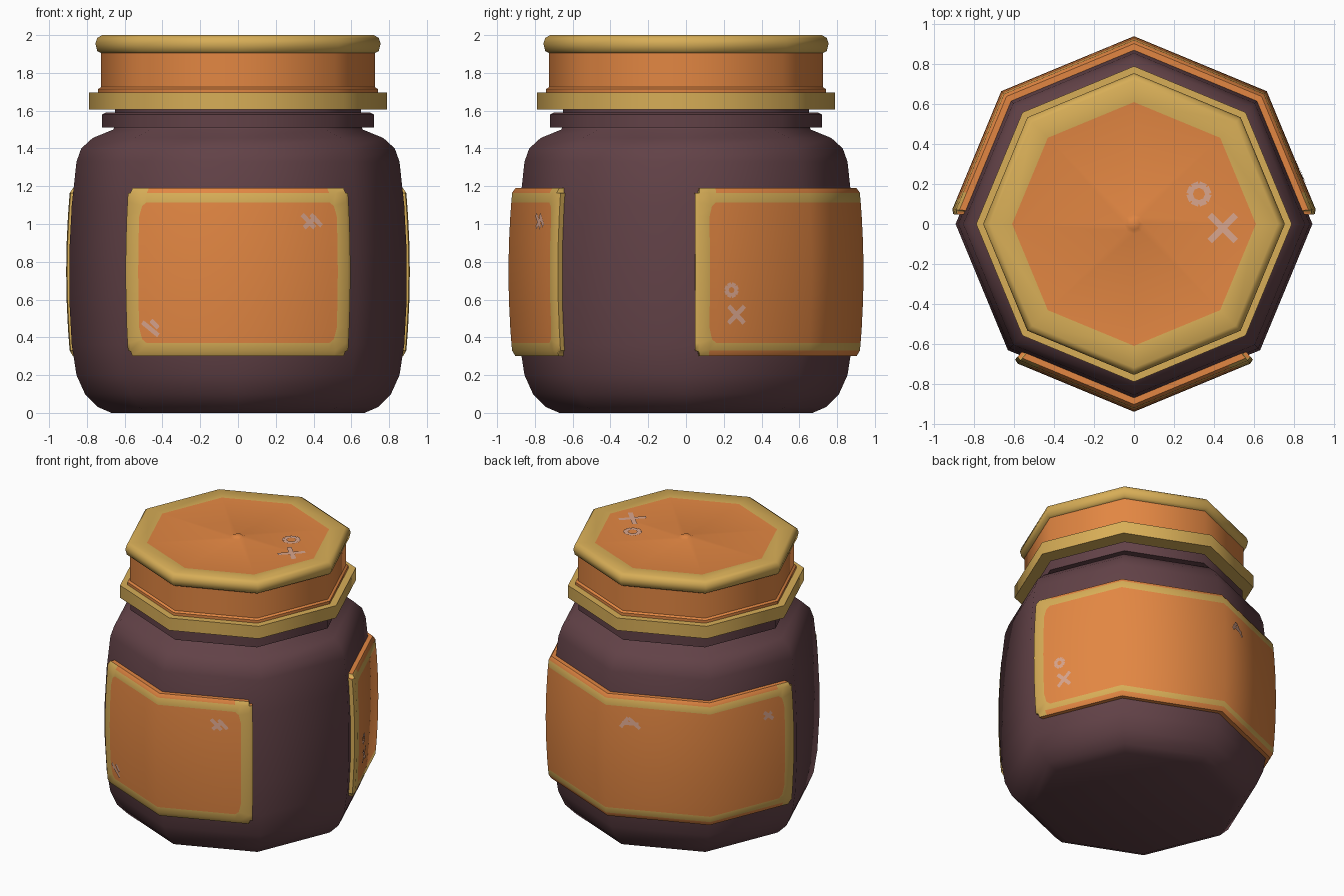
import bpy, math
from mathutils import Vector

if "Cube" in bpy.data.objects:
    bpy.data.objects.remove(bpy.data.objects["Cube"])


def material(name, rgb):
    m = bpy.data.materials.new(name)
    m.diffuse_color = (*rgb, 1)
    m.use_nodes = True
    m.node_tree.nodes["Principled BSDF"].inputs["Base Color"].default_value = m.diffuse_color
    return m


PLUM = material("dark plum", (0.122, 0.054, 0.063))
ORANGE = material("warm orange", (0.76, 0.24, 0.055))
GOLD = material("gold", (0.68, 0.42, 0.095))
PALE = material("pale scuff", (0.70, 0.38, 0.27))


def make(name, verts, faces, mats, idx=None, smooth=50):
    me = bpy.data.meshes.new(name)
    me.from_pydata(verts, [], faces)
    for m in mats:
        me.materials.append(m)
    if idx:
        me.polygons.foreach_set("material_index", idx)
    me.update()
    ob = bpy.data.objects.new(name, me)
    bpy.context.collection.objects.link(ob)
    bpy.ops.object.select_all(action='DESELECT')
    ob.select_set(True)
    bpy.context.view_layer.objects.active = ob
    bpy.ops.object.shade_smooth_by_angle(angle=math.radians(smooth))
    return ob


def lathe(name, profile, mats, n=8):
    """profile: (radius, z, material of the band above), bottom to top."""
    verts, faces, idx = [], [], []
    for r, z, _ in profile:
        for i in range(n):
            a = 2 * math.pi * i / n
            verts.append((r * math.cos(a), r * math.sin(a), z))
    for k in range(len(profile) - 1):
        for i in range(n):
            j = (i + 1) % n
            faces.append((k*n + i, k*n + j, k*n + n + j, k*n + n + i))
            idx.append(profile[k][2])
    faces.append(tuple(reversed(range(n))))
    idx.append(profile[0][2])
    faces.append(tuple(range(len(verts) - n, len(verts))))
    idx.append(profile[-1][2])
    return make(name, verts, faces, mats, idx)


# octagonal jar body and its neck ring
lathe("jar_body", [(r, z, 0) for r, z in [
    (0.67, 0.0), (0.74, 0.03), (0.81, 0.1), (0.855, 0.2), (0.88, 0.36), (0.893, 0.6),
    (0.893, 0.85), (0.88, 1.1), (0.855, 1.33), (0.83, 1.4), (0.77, 1.455),
    (0.66, 1.5), (0.65, 1.52), (0.65, 1.62)]], [PLUM])
lathe("neck_ring", [(0.64, 1.51, 0), (0.72, 1.51, 0), (0.72, 1.58, 0),
                    (0.70, 1.59, 0), (0.64, 1.59, 0)], [PLUM])

# lid with gold flange, orange wall, gold rim and a small centre pip
lathe("lid", [
    (0.64, 1.605, 1), (0.79, 1.605, 1), (0.79, 1.695, 1), (0.74, 1.695, 0),
    (0.74, 1.715, 0), (0.725, 1.725, 0), (0.725, 1.905, 1), (0.745, 1.915, 1),
    (0.755, 1.955, 1), (0.745, 1.985, 1), (0.72, 2.0, 1), (0.61, 1.99, 0),
    (0.05, 1.985, 0), (0.03, 1.995, 0), (0.012, 2.0, 0)], [ORANGE, GOLD])


# wrap-around labels: s counts octagon edges from a start corner
def wrap(start, s, z, off=0.0):
    r = 0.94 - 0.022 * ((z - 0.745) / 0.445) ** 2 + off
    k = math.floor(s)
    p, q = (Vector((r * math.cos(start + (k + d) * math.pi / 4),
                    r * math.sin(start + (k + d) * math.pi / 4), z)) for d in (0, 1))
    return p.lerp(q, s - k)


ROWS = [0.3, 0.33, 0.37, 0.45, 0.6, 0.75, 0.9, 1.04, 1.115, 1.165, 1.19]


def label(name, start, s0, s1, bottom_gold_rows):
    ends = [0, 0.035, 0.115, 0.17]
    inner = [s for s in range(math.ceil(s0), math.floor(s1) + 1)]
    cols = [s0 + e for e in ends] + inner + [s1 - e for e in reversed(ends)]
    nc, nr = len(cols), len(ROWS)
    verts, faces, idx, inside = [], [], [], {}
    for j, z in enumerate(ROWS):
        for i, s in enumerate(cols):
            # round the outer corners and the corners of the orange field
            cut = 0.025 if i in (0, nc-1) and j in (0, nr-1) else \
                0.02 if i in (2, nc-3) and j in (2, nr-3) else 0
            s2 = s + cut * (1 if i < nc / 2 else -1)
            z2 = z + cut * (1 if j < nr / 2 else -1)
            edge = i in (0, nc-1) or j in (0, nr-1)
            verts.append(wrap(start, s2, z2, -0.015 if edge else 0))
            if edge:
                inside[j*nc + i] = wrap(start, s2, z2, -0.09)
    for j in range(nr - 1):
        for i in range(nc - 1):
            a = j * nc + i
            faces.append((a, a + 1, a + nc + 1, a + nc))
            end = i < 2 or i > nc - 4
            mid = 3 <= i <= nc - 5
            gold = end or j in bottom_gold_rows or j == nr - 3 or (j == nr - 2 and not mid)
            idx.append(1 if gold else 0)
    # thin edge of the label
    loop = list(range(nc)) + [j*nc + nc-1 for j in range(1, nr)] \
        + [(nr-1)*nc + i for i in range(nc-2, -1, -1)] + [j*nc for j in range(nr-2, 0, -1)]
    base = len(verts)
    verts += [inside[v] for v in loop]
    n = len(loop)
    for k in range(n):
        m = (k + 1) % n
        faces.append((loop[m], loop[k], base + k, base + m))
        idx.append(1 if abs(verts[loop[k]].z - verts[loop[m]].z) > 0.001 else 0)
    make(name, verts, faces, [ORANGE, GOLD], idx)


FRONT, BACK = 1.5 * math.pi, 0.0
label("front_label", FRONT, -0.91, 0.91, (0, 1))
label("back_label", BACK, 0.075, 3.925, (1,))


# pale scuff marks: thin strips laid on a surface given by place(u, v)
def strokes(name, place, lines, w=0.025):
    verts, faces = [], []
    for (u0, v0), (u1, v1) in lines:
        d = Vector((u1 - u0, v1 - v0)).normalized() * w / 2
        b = len(verts)
        verts += [place(u0 + d.y, v0 - d.x), place(u1 + d.y, v1 - d.x),
                  place(u1 - d.y, v1 + d.x), place(u0 - d.y, v0 + d.x)]
        faces.append((b, b + 1, b + 2, b + 3))
    make(name, verts, faces, [PALE])


def ring(u, v, r, n=8):
    p = [(u + r * math.cos(2*math.pi*i/n), v + r * math.sin(2*math.pi*i/n)) for i in range(n)]
    return [(p[i], p[(i + 1) % n]) for i in range(n)]


def cross(u, v, h):
    return [((u - h, v - h), (u + h, v + h)), ((u - h, v + h), (u + h, v - h))]


def on_label(start):
    return lambda u, v: wrap(start, u / 0.72, v, 0.005)


strokes("front_scuffs", on_label(FRONT), [
    ((0.37, 1.05), (0.44, 0.98)), ((0.42, 1.05), (0.48, 0.99)), ((0.38, 0.98), (0.45, 1.04)),
    ((-0.55, 0.48), (-0.46, 0.41)), ((-0.50, 0.49), (-0.46, 0.45))])
strokes("back_scuffs", on_label(BACK), ring(0.26, 0.65, 0.03) + cross(0.29, 0.52, 0.045) + [
    ((1.55, 0.97), (1.60, 1.04)), ((1.60, 1.04), (1.68, 0.97)), ((1.56, 1.0), (1.67, 1.0)),
    ((2.58, 1.03), (2.65, 0.97)), ((2.58, 0.98), (2.64, 1.02))])
strokes("lid_scuffs", lambda u, v: Vector((u, v, 1.993)),
        ring(0.325, 0.15, 0.048) + cross(0.445, -0.02, 0.065), 0.032)
